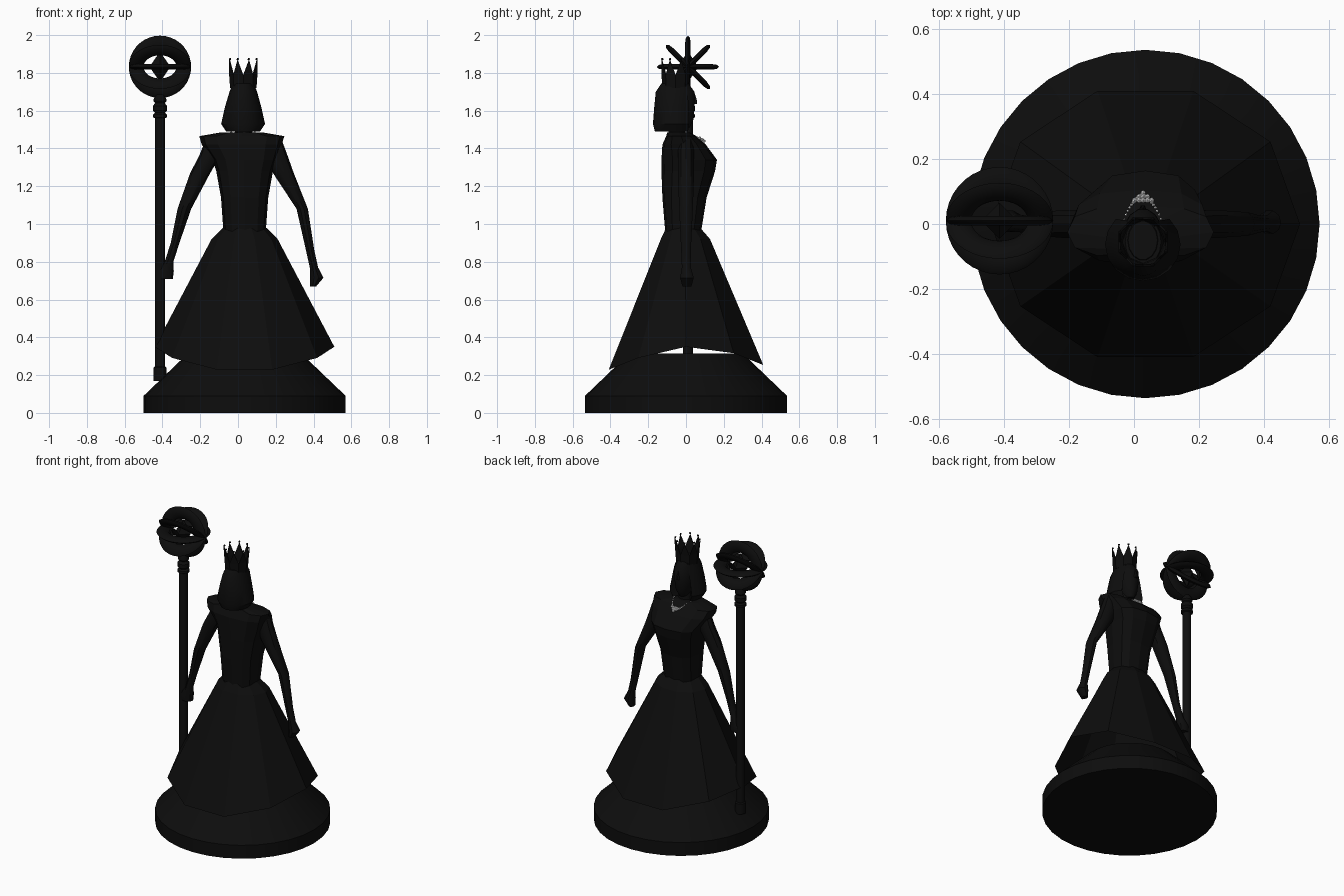
import bpy, bmesh, math
from mathutils import Vector, Matrix

cube = bpy.data.objects.get("Cube")
if cube:
    bpy.data.objects.remove(cube, do_unlink=True)


def material(name, value):
    mat = bpy.data.materials.new(name)
    mat.use_nodes = True
    colour = (value, value, value, 1)
    mat.diffuse_color = colour
    mat.node_tree.nodes["Principled BSDF"].inputs["Base Color"].default_value = colour
    return mat


BLACK = material("black", 0.004)
SILVER = material("silver white", 0.8)
CX = 0.035  # axis of the figure and plinth


def finish(bm, name, mat=BLACK, smooth=True):
    bmesh.ops.recalc_face_normals(bm, faces=bm.faces)
    mesh = bpy.data.meshes.new(name)
    bm.to_mesh(mesh)
    bm.free()
    mesh.materials.append(mat)
    ob = bpy.data.objects.new(name, mesh)
    bpy.context.collection.objects.link(ob)
    if smooth:
        bpy.ops.object.select_all(action='DESELECT')
        ob.select_set(True)
        bpy.context.view_layer.objects.active = ob
        bpy.ops.object.shade_smooth_by_angle(angle=math.radians(35))
    return ob


def loft(name, rings, sides=10, smooth=True, caps=True, power=1, shape=None):
    """Join level rings given as (z, centre x, centre y, radius x, radius y)."""
    bm = bmesh.new()
    loops = []
    for level, (z, cx, cy, rx, ry) in enumerate(rings):
        loop = []
        for i in range(sides):
            a = math.tau * i / sides
            c, s = math.cos(a), math.sin(a)
            c = math.copysign(abs(c) ** power, c)
            s = math.copysign(abs(s) ** power, s)
            p = Vector((cx + rx * c, cy + ry * s, z))
            if shape:
                p = shape(p, level, c, s)
            loop.append(bm.verts.new(p))
        loops.append(loop)
    for low, high in zip(loops, loops[1:]):
        for i in range(sides):
            j = (i + 1) % sides
            bm.faces.new((low[i], low[j], high[j], high[i]))
    if caps:
        bm.faces.new(loops[0])
        bm.faces.new(loops[-1])
    return finish(bm, name, smooth=smooth)


def turned(name, x, y, profile, sides=16):
    return loft(name, [(z, x, y, r, r) for r, z in profile], sides)


# Plinth
turned("plinth", CX, 0, [(0.535, 0), (0.535, 0.09), (0.3, 0.315)], 32)


# Gown: flared skirt with a hem that rises at the sides, then belt and bodice
def hem(p, level, c, s):
    if level == 0:
        p.z = 0.225 + 0.125 * abs(c) ** 3 + (0.025 if s > 0.5 else 0)
    return p


loft("skirt", [(0.23, CX, 0, 0.475, 0.43), (0.92, CX, -0.003, 0.175, 0.137),
               (0.98, CX, -0.015, 0.115, 0.095)], 10, smooth=False, caps=False, shape=hem)
loft("bodice", [(0.96, CX, -0.015, 0.112, 0.095), (1.14, CX, -0.008, 0.125, 0.117),
                (1.28, CX, 0.012, 0.15, 0.142), (1.34, CX, 0.017, 0.17, 0.147),
                (1.42, 0.02, -0.01, 0.212, 0.115), (1.465, 0.02, -0.025, 0.225, 0.08),
                (1.485, 0.02, -0.04, 0.11, 0.06)], 12, smooth=False, power=0.75)

# Arms, each ending in a closed hand
loft("left_arm", [(1.45, 0.19, 0, 0.04, 0.04), (1.36, 0.205, 0, 0.058, 0.045),
                  (1.27, 0.24, 0, 0.055, 0.045), (1.08, 0.34, 0, 0.03, 0.038),
                  (0.86, 0.382, 0, 0.022, 0.027), (0.77, 0.402, 0.002, 0.022, 0.025),
                  (0.715, 0.416, 0.005, 0.036, 0.038), (0.67, 0.398, 0.005, 0.016, 0.025)])
loft("right_arm", [(1.45, -0.13, 0, 0.04, 0.04), (1.36, -0.15, 0, 0.056, 0.045),
                   (1.27, -0.2, 0, 0.053, 0.045), (1.08, -0.284, 0, 0.036, 0.038),
                   (0.9, -0.333, 0, 0.023, 0.028), (0.8, -0.365, 0.003, 0.023, 0.027),
                   (0.75, -0.385, 0.008, 0.045, 0.035), (0.71, -0.385, 0.008, 0.04, 0.032)])

# Neck, head and nose
turned("neck", 0.03, -0.045, [(0.06, 1.42), (0.045, 1.5), (0.045, 1.57)], 12)
loft("head", [(1.51, 0.027, -0.02, 0.025, 0.04), (1.55, 0.027, -0.03, 0.05, 0.07),
              (1.62, 0.027, -0.04, 0.063, 0.088), (1.7, 0.027, -0.045, 0.063, 0.092),
              (1.75, 0.027, -0.05, 0.045, 0.06)], 14)
loft("nose", [(1.635, 0.027, 0.042, 0.012, 0.018), (1.655, 0.027, 0.042, 0.01, 0.018),
              (1.69, 0.027, 0.042, 0.004, 0.006)], 6)


# Long hair, open around the face
def face_opening(p, level, c, s):
    if s > 0.8:
        p.y = -0.03
    return p


loft("hair", [(1.49, 0.027, -0.062, 0.09, 0.103), (1.53, 0.027, -0.063, 0.116, 0.112),
              (1.62, 0.027, -0.062, 0.096, 0.106), (1.7, 0.028, -0.06, 0.073, 0.1),
              (1.745, 0.028, -0.055, 0.055, 0.075)], 16, shape=face_opening)

# Crown: flared band with pointed tips, each topped by a bead
CROWN = Vector((0.028, -0.055, 0))
POINTS = 8
bm = bmesh.new()


def crown_point(r, a, z):
    return CROWN + Vector((r * math.cos(a), r * math.sin(a), z))


step = math.tau / POINTS
for i in range(POINTS):
    a = (i + 0.5) * step
    low = [bm.verts.new(crown_point(0.064, a + k * step, 1.72)) for k in (-0.5, 0.5)]
    top = [bm.verts.new(crown_point(0.069, a + k * step, 1.79)) for k in (-0.5, 0.5)]
    tip = bm.verts.new(crown_point(0.076, a, 1.868))
    bm.faces.new((low[0], low[1], top[1], top[0]))
    bm.faces.new((top[0], top[1], tip))
bmesh.ops.remove_doubles(bm, verts=bm.verts, dist=0.0005)
crown = finish(bm, "crown", smooth=False)
wall = crown.modifiers.new("thickness", 'SOLIDIFY')
wall.thickness = 0.006
bm = bmesh.new()
for i in range(POINTS):
    spot = crown_point(0.076, (i + 0.5) * step, 1.873)
    bmesh.ops.create_icosphere(bm, subdivisions=1, radius=0.007,
                               matrix=Matrix.Translation(spot))
finish(bm, "crown_beads")

# Beaded necklace with a pendant cluster on the chest
bm = bmesh.new()


def bead(x, y, z, r):
    bmesh.ops.create_icosphere(bm, subdivisions=1, radius=r,
                               matrix=Matrix.Translation((x, y, z)))


for i in range(23):
    t = i / 11 - 1
    drop = 1 - t * t
    bead(0.026 + 0.062 * t, -0.0 + 0.07 * drop + 0.02 * (1 - abs(t)),
         1.487 - 0.04 * drop, 0.006)
for row in range(3):
    for k in range(-2 + row, 3 - row):
        bead(0.028 + 0.013 * k, 0.073 + 0.011 * row, 1.455 - 0.008 * row, 0.009)
finish(bm, "necklace", SILVER)

# Staff with foot and collars
SX, SY, HEAD_Z = -0.413, 0.01, 1.832
turned("staff", SX, SY, [(0.035, 0.17), (0.035, 0.24), (0.027, 0.245), (0.027, 1.56),
                         (0.037, 1.565), (0.037, 1.58), (0.026, 1.588), (0.037, 1.6),
                         (0.037, 1.625), (0.026, 1.64), (0.034, 1.65), (0.034, 1.66),
                         (0.02, 1.685)])

# Staff head: four flat rings sharing the x axis
MAJOR, TUBE, FLAT, AROUND, SECTION = 0.126, 0.039, 0.015, 36, 8
for n in range(4):
    turn = Matrix.Translation((SX, SY, HEAD_Z)) @ Matrix.Rotation(n * math.pi / 4, 4, 'X')
    bm = bmesh.new()
    grid = []
    for i in range(AROUND):
        a = math.tau * i / AROUND
        row = []
        for j in range(SECTION):
            b = math.tau * j / SECTION
            r = MAJOR + TUBE * math.cos(b)
            p = Vector((r * math.cos(a), r * math.sin(a), FLAT * math.sin(b)))
            row.append(bm.verts.new(turn @ p))
        grid.append(row)
    for i in range(AROUND):
        here, after = grid[i], grid[(i + 1) % AROUND]
        for j in range(SECTION):
            k = (j + 1) % SECTION
            bm.faces.new((here[j], after[j], after[k], here[k]))
    finish(bm, "staff_ring_%d" % (n + 1))

# Floating crystal in the middle of the rings
loft("staff_crystal", [(HEAD_Z - 0.08, SX, SY, 0.001, 0.001), (HEAD_Z, SX, SY, 0.055, 0.055),
                       (HEAD_Z + 0.08, SX, SY, 0.001, 0.001)], 4, smooth=False)
